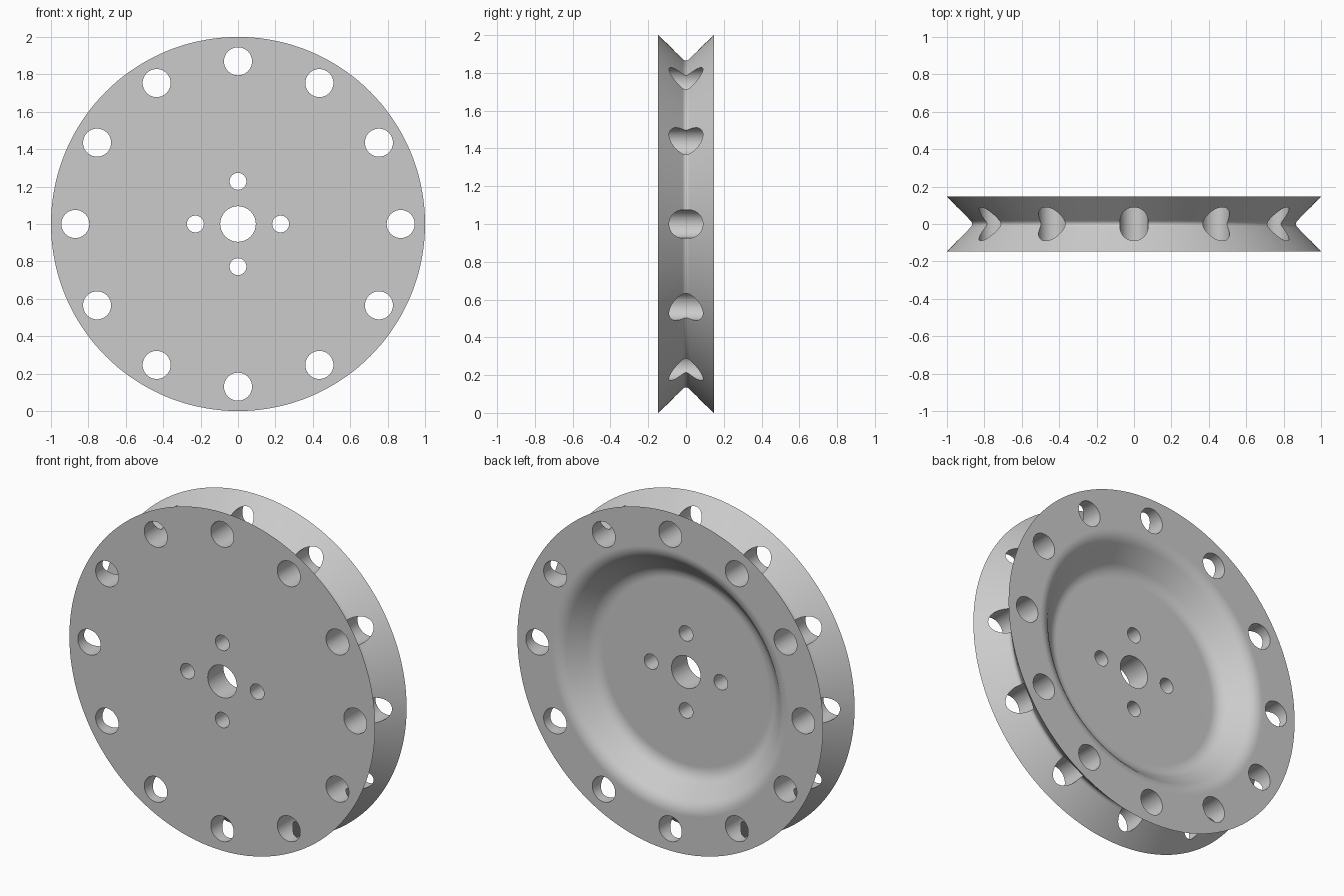
import bpy
import bmesh
import math
from mathutils import Matrix, Vector

cube = bpy.data.objects.get("Cube")
if cube:
    bpy.data.objects.remove(cube, do_unlink=True)

HALF = 0.147      # half thickness of the wheel
HOLE_RING = 0.87  # radius of the ring of large holes


def make_material(name, value):
    mat = bpy.data.materials.new(name)
    mat.use_nodes = True
    colour = (value, value, value, 1)
    mat.diffuse_color = colour
    mat.node_tree.nodes["Principled BSDF"].inputs["Base Color"].default_value = colour
    return mat


def new_object(name, bm):
    bmesh.ops.recalc_face_normals(bm, faces=bm.faces)
    mesh = bpy.data.meshes.new(name)
    bm.to_mesh(mesh)
    bm.free()
    obj = bpy.data.objects.new(name, mesh)
    bpy.context.collection.objects.link(obj)
    return obj


def fillet(before, corner, after, length, steps=8):
    """Round one profile corner with a quadratic blend."""
    before, corner, after = Vector(before), Vector(corner), Vector(after)
    a = corner + (before - corner).normalized() * length
    b = corner + (after - corner).normalized() * length
    return [a.lerp(corner, t).lerp(corner.lerp(b, t), t)
            for t in (i / steps for i in range(steps + 1))]


# Wheel section as (radius, y): flat front, grooved rim, dished back
front_rim, back_rim = (1, -HALF), (1, HALF)
groove = (0.86, 0)
lip, floor = (0.73, HALF), (0.588, 0)
bore_back, bore_front = (0.095, 0), (0.095, -HALF)
profile = [bore_front, front_rim]
profile += fillet(front_rim, groove, back_rim, 0.025)
profile += [back_rim]
profile += fillet(back_rim, lip, floor, 0.045)
profile += fillet(lip, floor, bore_back, 0.045)
profile += [bore_back]

bm = bmesh.new()
verts = [bm.verts.new((r, y, 0)) for r, y in profile]
edges = [bm.edges.new((v, verts[i - 1])) for i, v in enumerate(verts)]
bmesh.ops.spin(bm, geom=verts + edges, cent=(0, 0, 0), axis=(0, 1, 0),
               angle=math.tau, steps=144)
bmesh.ops.remove_doubles(bm, verts=bm.verts, dist=0.0001)
bmesh.ops.translate(bm, verts=bm.verts, vec=(0, 0, 1))
wheel = new_object("grooved_wheel", bm)

# Cutter pins for the rim holes and the hub bolt holes
bm = bmesh.new()
for count, ring, radius in ((12, HOLE_RING, 0.075), (4, 0.228, 0.045)):
    for i in range(count):
        angle = math.tau * i / count
        place = Matrix.Translation((ring * math.cos(angle), 0, 1 + ring * math.sin(angle)))
        bmesh.ops.create_cone(bm, cap_ends=True, segments=48, radius1=radius,
                              radius2=radius, depth=1,
                              matrix=place @ Matrix.Rotation(math.pi / 2, 4, "X"))
cutter = new_object("hole_cutter", bm)
cutter.hide_render = True

# Cut the holes, then smooth the curved surfaces
bpy.ops.object.select_all(action="DESELECT")
wheel.select_set(True)
bpy.context.view_layer.objects.active = wheel
cut = wheel.modifiers.new("holes", "BOOLEAN")
cut.operation = "DIFFERENCE"
cut.solver = "EXACT"
cut.object = cutter
bpy.ops.object.modifier_apply(modifier=cut.name)
bpy.data.objects.remove(cutter, do_unlink=True)

wheel.data.materials.clear()
wheel.data.materials.append(make_material("light grey", 0.6))
bpy.ops.object.shade_smooth_by_angle(angle=math.radians(30))
weighted = wheel.modifiers.new("flat_face_normals", "WEIGHTED_NORMAL")
weighted.keep_sharp = True
